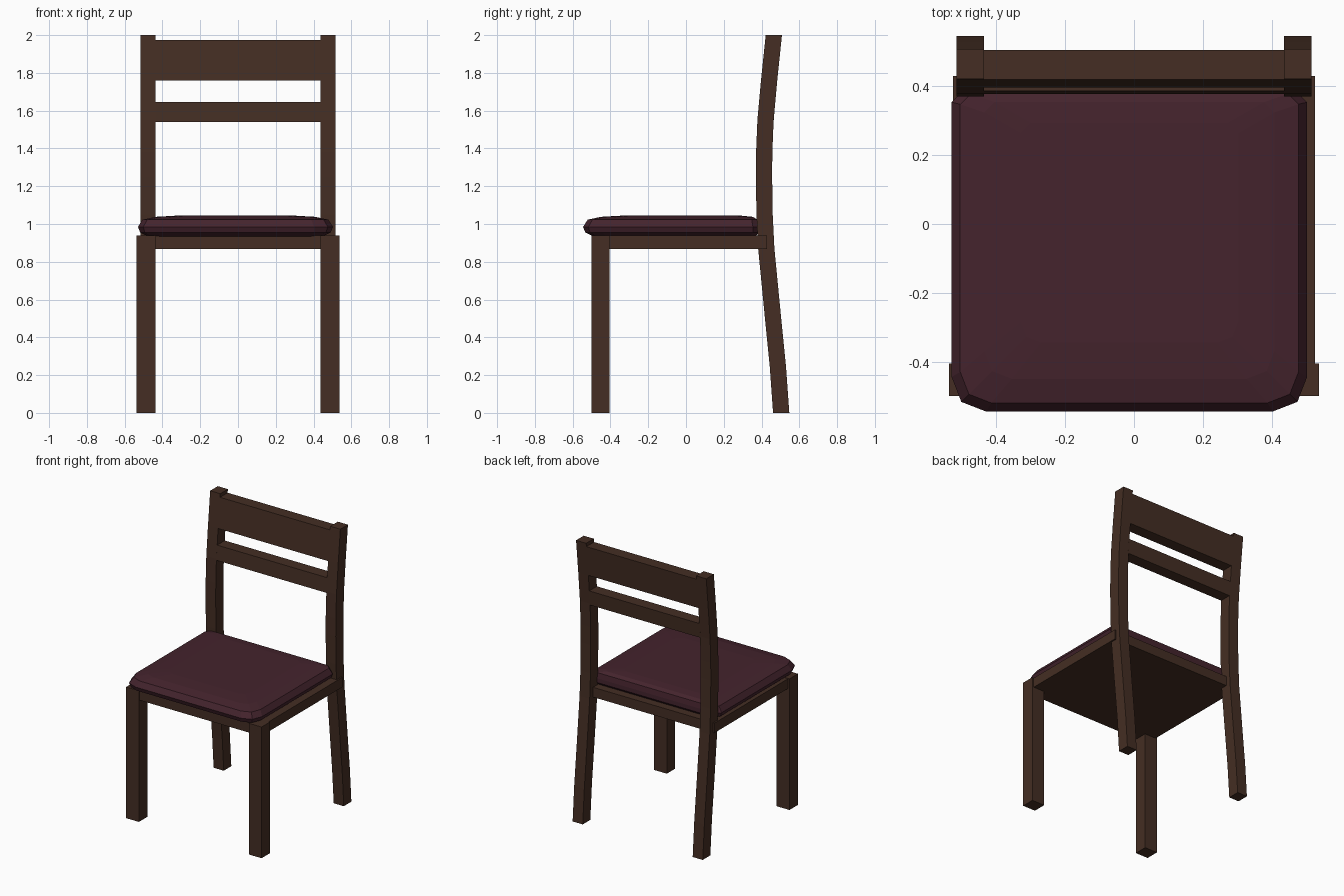
import bpy, bmesh

if "Cube" in bpy.data.objects:
    bpy.data.objects.remove(bpy.data.objects["Cube"])


def material(name, color):
    m = bpy.data.materials.new(name)
    m.diffuse_color = (*color, 1)
    m.use_nodes = True
    m.node_tree.nodes["Principled BSDF"].inputs["Base Color"].default_value = m.diffuse_color
    return m


wood = material("dark_wood", (0.058, 0.027, 0.017))
fabric = material("plum_fabric", (0.058, 0.017, 0.026))


def loft(name, rings, mat):
    """Skin a list of closed rings and cap both ends."""
    bm = bmesh.new()
    loops = [[bm.verts.new(p) for p in ring] for ring in rings]
    n = len(loops[0])
    for a, b in zip(loops, loops[1:]):
        for i in range(n):
            j = (i + 1) % n
            bm.faces.new((a[i], a[j], b[j], b[i]))
    bm.faces.new(loops[0][::-1])
    bm.faces.new(loops[-1])
    bmesh.ops.recalc_face_normals(bm, faces=bm.faces)
    me = bpy.data.meshes.new(name)
    bm.to_mesh(me)
    bm.free()
    me.materials.append(mat)
    ob = bpy.data.objects.new(name, me)
    bpy.context.collection.objects.link(ob)
    return ob


def rect(x0, x1, y0, y1, z):
    return [(x0, y0, z), (x1, y0, z), (x1, y1, z), (x0, y1, z)]


def box(name, x0, x1, y0, y1, z0, z1, mat):
    return loft(name, [rect(x0, x1, y0, y1, z) for z in (z0, z1)], mat)


# Curved line of the back posts: (height, front y)
CURVE = [(0, 0.461), (0.25, 0.443), (0.5, 0.418), (0.87, 0.382), (1.05, 0.373),
         (1.25, 0.37), (1.38, 0.371), (1.55, 0.378), (1.76, 0.397), (2.0, 0.422)]
DEPTH = 0.086


def curve_y(z):
    for (za, ya), (zb, yb) in zip(CURVE, CURVE[1:]):
        if z <= zb:
            return ya + (yb - ya) * (z - za) / (zb - za)
    return CURVE[-1][1]


def curved_bar(name, x0, x1, heights):
    return loft(name, [rect(x0, x1, curve_y(z), curve_y(z) + DEPTH, z)
                       for z in heights], wood)


# Legs and back posts, left and right
for side, s in (("left", -1), ("right", 1)):
    xs = sorted((s * 0.436, s * 0.537))
    box("front_leg_" + side, *xs, -0.5, -0.405, 0, 0.94, wood)
    xs = sorted((s * 0.436, s * 0.516))
    curved_bar("back_post_" + side, *xs, [z for z, _ in CURVE])

# Back rails following the post curve
curved_bar("top_rail", -0.44, 0.44, (1.76, 1.975))
curved_bar("lower_rail", -0.44, 0.44, (1.54, 1.645))

# Seat base
box("seat_base", -0.526, 0.526, -0.49, 0.43, 0.868, 0.938, wood)


# Cushion: stacked outlines with clipped corners
def cushion_ring(z, inset, back_inset, corner):
    x0, x1 = -0.53 + inset, 0.503 - inset
    y0, y1 = -0.545 + inset, 0.384 - back_inset
    c, k, b = corner, corner * 0.28, 0.03
    return [(x0 + c, y0, z), (x1 - c, y0, z), (x1 - k, y0 + k, z),
            (x1, y0 + c, z), (x1, y1 - b, z), (x1 - b, y1, z),
            (x0 + b, y1, z), (x0, y1 - b, z), (x0, y0 + c, z), (x0 + k, y0 + k, z)]


loft("seat_cushion", [cushion_ring(*r) for r in (
    (0.929, 0.065, 0.02, 0.06), (0.955, 0.012, 0.0, 0.09), (0.985, 0.0, 0.0, 0.1),
    (1.023, 0.025, 0.006, 0.09), (1.038, 0.095, 0.03, 0.08),
    (1.044, 0.2, 0.09, 0.06))], fabric)
